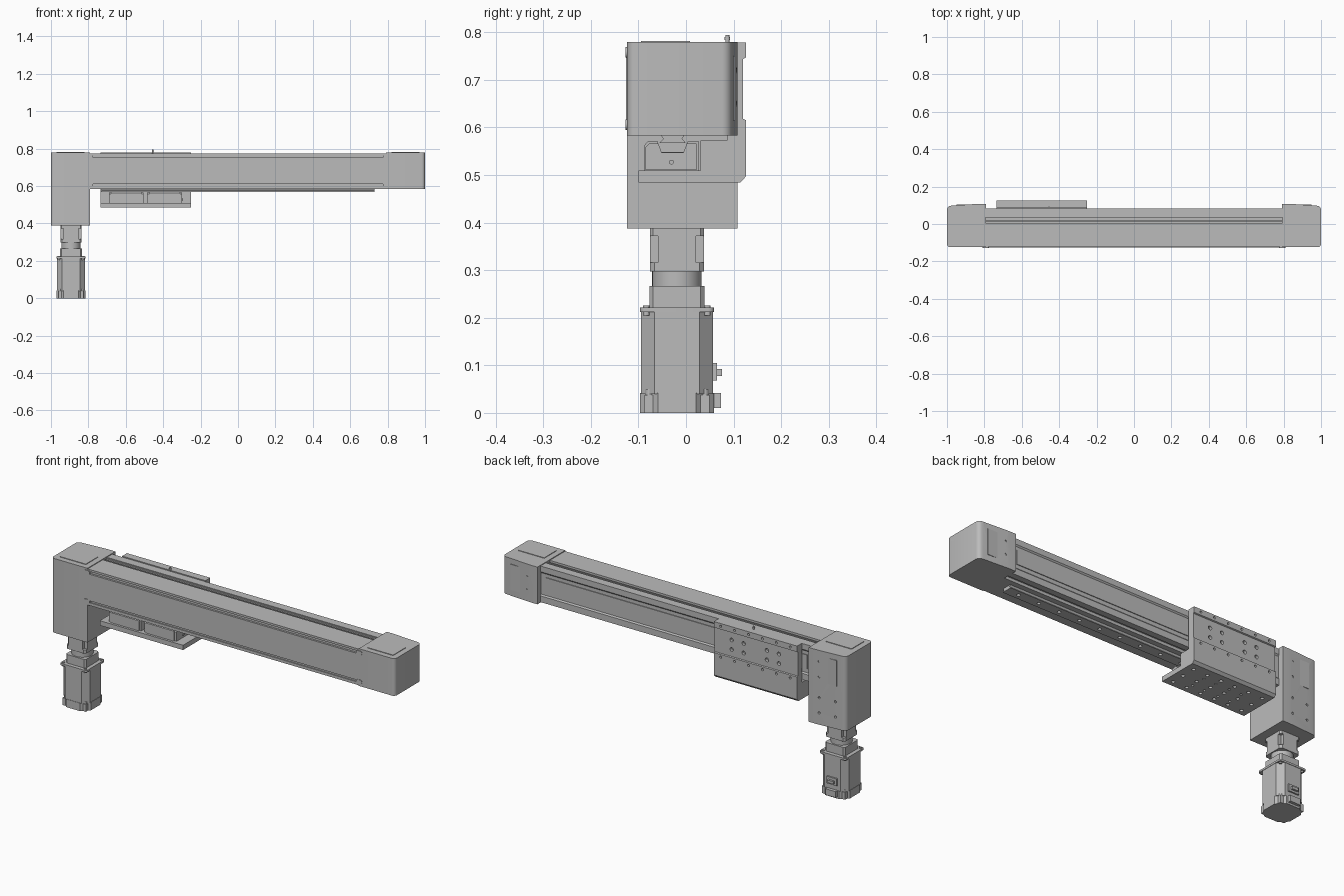
import bpy, bmesh, math
from mathutils import Vector

if "Cube" in bpy.data.objects:
    bpy.data.objects.remove(bpy.data.objects["Cube"])

GREY = (0.5, 0.5, 0.5, 1)
metal = bpy.data.materials.new("plain grey metal")
metal.use_nodes = True
metal.diffuse_color = GREY
metal.node_tree.nodes["Principled BSDF"].inputs["Base Color"].default_value = GREY


def place(axis, a, b, t):
    """Put a profile point (a, b) at distance t along an axis."""
    return {"x": Vector((t, a, b)), "y": Vector((a, t, b)), "z": Vector((a, b, t))}[axis]


def prism(name, pts, axis, lo, hi, bevel=0, pick=None):
    """Extrude a closed profile; optionally round the long edges chosen by pick."""
    bm = bmesh.new()
    base = bm.faces.new([bm.verts.new(place(axis, a, b, lo)) for a, b in pts])
    ext = bmesh.ops.extrude_face_region(bm, geom=[base])
    top = [v for v in ext["geom"] if isinstance(v, bmesh.types.BMVert)]
    shift = place(axis, 0, 0, hi - lo)
    bmesh.ops.translate(bm, verts=top, vec=shift)
    bmesh.ops.recalc_face_normals(bm, faces=bm.faces)
    if bevel:
        way = shift.normalized()
        edges = [e for e in bm.edges
                 if abs((e.verts[0].co - e.verts[1].co).normalized().dot(way)) > 0.99
                 and (pick is None or pick(e.verts[0].co))]
        bmesh.ops.bevel(bm, geom=edges, offset=bevel, segments=5, profile=0.5, affect="EDGES")
    mesh = bpy.data.meshes.new(name)
    bm.to_mesh(mesh)
    bm.free()
    mesh.materials.append(metal)
    ob = bpy.data.objects.new(name, mesh)
    bpy.context.collection.objects.link(ob)
    if bevel or len(pts) > 20:
        smooth(ob)
    return ob


def smooth(ob):
    bpy.ops.object.select_all(action="DESELECT")
    ob.select_set(True)
    bpy.context.view_layer.objects.active = ob
    bpy.ops.object.shade_smooth_by_angle(angle=math.radians(35))


def rect(a0, a1, b0, b1):
    return [(a0, b0), (a1, b0), (a1, b1), (a0, b1)]


def box(name, x, y, z, bevel=0):
    return prism(name, rect(*x, *y), "z", *z, bevel)


def circle(a, b, r, n=24):
    return [(a + r * math.cos(2 * math.pi * i / n), b + r * math.sin(2 * math.pi * i / n))
            for i in range(n)]


def chamfered(a, b, half, flat):
    quarter = [(half, -flat), (half, flat)]
    out = []
    for _ in range(4):
        out += [(a + p, b + q) for p, q in quarter]
        quarter = [(-q, p) for p, q in quarter]
    return out


def cut(target, cutters):
    """Subtract the cutters from the target and delete them."""
    for c in cutters:
        mod = target.modifiers.new("cut", "BOOLEAN")
        mod.object, mod.solver = c, "EXACT"
    graph = bpy.context.evaluated_depsgraph_get()
    mesh = bpy.data.meshes.new_from_object(target.evaluated_get(graph))
    target.modifiers.clear()
    target.data = mesh
    for c in cutters:
        bpy.data.objects.remove(c)


def holes(axis, spots, r, lo, hi):
    return [prism("cutter", circle(a, b, r, 12), axis, lo, hi) for a, b in spots]


# Beam: upper half of the profile has the belt slot, front and back have grooves
END = 0.79
beam_profile = [
    (-0.122, 0.585), (-0.122, 0.600), (-0.116, 0.600), (-0.116, 0.612), (-0.126, 0.612),
    (-0.126, 0.752), (-0.116, 0.752), (-0.116, 0.764), (-0.122, 0.764), (-0.122, 0.775),
    (0.004, 0.775), (0.004, 0.757), (0.014, 0.757), (0.014, 0.770), (0.020, 0.770),
    (0.020, 0.750), (0.032, 0.750), (0.032, 0.770), (0.038, 0.770), (0.038, 0.775),
    (0.082, 0.775), (0.082, 0.745), (0.076, 0.738), (0.076, 0.625), (0.082, 0.618),
    (0.082, 0.585), (0.050, 0.585), (0.050, 0.600), (0.025, 0.600), (0.025, 0.585)]
beam = prism("beam", beam_profile, "x", -END, END)
box("back_strip", (-0.76, 0.76), (0.07, 0.080), (0.645, 0.72))

# Guide rail under the beam, with mounting holes
rail = prism("guide_rail", [(-0.056, 0.567), (0, 0.567), (-0.008, 0.576), (0, 0.59), (-0.056, 0.59),
                            (-0.048, 0.576)], "x", -0.73, 0.73)
cut(rail, holes("z", [(-0.66 + 0.12 * i, -0.028) for i in range(12)], 0.009, 0.55, 0.58))

# End housings: the drive side is deeper than the idler side
for side, bottom, name in ((-1, 0.388, "drive_housing"), (1, 0.583, "idler_housing")):
    outline = [(side * END, -0.124), (side, -0.124), (side, 0.094),
               (side * 0.975, 0.098), (side * 0.83, 0.108), (side * END, 0.108)]
    house = prism(name, outline, "z", bottom, 0.779, 0.018, lambda c: abs(c.x) > 0.99)
    rows = (0.65, 0.72) if side > 0 else (0.45, 0.53, 0.64, 0.72)
    cut(house, holes("y", [(side * x, z) for z in rows for x in (0.85, 0.94)], 0.006, 0.085, 0.15))
    smooth(house)
    # Raised screw heads on the outer end
    for y in (-0.087, -0.018):
        for z in (0.602, 0.760):
            ring = prism("end_screw", circle(y, z, 0.0115), "x", side * 0.995, side * 1.0)
            cut(ring, [prism("cutter", circle(y, z, 0.006, 6), "x", side * 0.996, side * 1.01)])
    # Rounded fasteners at the ends of the front grooves
    for z in (0.606, 0.758):
        prism("groove_end_screw", rect(side * 0.775, side * 0.81, z - 0.011, z + 0.011),
              "y", -0.127, -0.11, 0.0105)
    box("top_cover_plate", (side * 0.895 - 0.075, side * 0.895 + 0.075), (-0.095, 0.008), (0.775, 0.782))
    box("back_cover_plate", (side * 0.895 - 0.055, side * 0.895 + 0.055), (0.08, 0.1035),
        (0.615, 0.75))

# Carriage: back plate with raised bands, web and lower table
X0, X1 = -0.735, -0.25
plate_profile = [(0.086, 0.572), (0.086, 0.778), (0.126, 0.778), (0.126, 0.747), (0.120, 0.744),
                 (0.120, 0.618), (0.126, 0.615), (0.126, 0.497), (0.114, 0.484), (-0.100, 0.484),
                 (-0.100, 0.509), (0.030, 0.509), (0.030, 0.572)]
carriage = prism("carriage", plate_profile, "x", X0, X1)
columns = [X0 + 0.04 + 0.081 * i for i in range(6)]
cutters = holes("y", [(x, z) for x in columns for z in (0.600, 0.763)], 0.006, 0.112, 0.14)
cutters += holes("y", [(x, z) for x in (-0.625, -0.555, -0.42, -0.35) for z in (0.655, 0.705)],
                 0.010, 0.105, 0.14)
cutters += holes("z", [(x, y) for x in columns for y in (-0.07, 0.0, 0.075)], 0.009, 0.47, 0.5)
cutters += holes("z", [(x, y) for x in (-0.60, -0.53, -0.45, -0.38) for y in (-0.04, 0.04)],
                 0.006, 0.47, 0.5)
cut(carriage, cutters)

# Runner blocks riding on the rail
for x in (-0.5975, -0.3925):
    runner = [(-0.088, 0.505), (0.026, 0.505), (0.026, 0.571), (0.004, 0.571), (-0.004, 0.548),
              (-0.052, 0.548), (-0.060, 0.571), (-0.080, 0.571), (-0.088, 0.562)]
    prism("runner_block", runner, "x", x - 0.082, x + 0.082)
    for s in (-1, 1):
        end = [(a * 0.94 - 0.002, 0.540 + (b - 0.540) * 0.85) for a, b in runner]
        prism("runner_end_seal", end, "x", x + s * 0.08, x + s * 0.093)
prism("grease_port", circle(-0.0305, 0.527, 0.005), "x", -0.31, -0.294)

# Grease nipple on top of the carriage
prism("nipple_stem", circle(-0.455, 0.087, 0.004), "z", 0.77, 0.794)
prism("nipple_head", circle(-0.455, 0.087, 0.006), "z", 0.784, 0.790)

# Coupling housing with notched corners
CX, CY = -0.893, -0.019
prism("coupling_top", chamfered(CX, CY, 0.057, 0.050), "z", 0.372, 0.39)
prism("coupling_core", circle(CX, CY, 0.046), "z", 0.29, 0.38)
for i, (dx, dy) in enumerate(((1, 0), (0, 1))):
    box("coupling_wall", (CX - 0.04 - 0.017 * dx, CX + 0.04 + 0.017 * dx),
        (CY - 0.04 - 0.017 * dy, CY + 0.04 + 0.017 * dy), (0.31, 0.38 - 0.001 * i))
prism("coupling_base", chamfered(CX, CY, 0.057, 0.047), "z", 0.297, 0.316)
prism("neck_ring", circle(CX, CY, 0.052, 32), "z", 0.262, 0.298)
prism("gear_block", chamfered(CX, CY, 0.058, 0.050), "z", 0.222, 0.267)

# Motor: square flange, faceted body, rear cap
box("motor_flange", (CX - 0.078, CX + 0.078), (CY - 0.078, CY + 0.078), (0.212, 0.222), 0.012)
prism("motor_body", chamfered(CX, CY, 0.076, 0.047), "z", 0.04, 0.213)
prism("motor_rear_cap", chamfered(CX, CY, 0.078, 0.040), "z", 0, 0.042)
for sx in (-1, 1):
    for sy in (-1, 1):
        prism("flange_screw", circle(CX + sx * 0.064, CY + sy * 0.064, 0.007, 12), "z", 0.205, 0.226)
        prism("rear_screw", circle(CX + sx * 0.058, CY + sy * 0.058, 0.008, 12), "z", 0.004, 0.05)
        box("rear_lug", sorted((CX + sx * 0.048, CX + sx * 0.068)),
            sorted((CY + sy * 0.048, CY + sy * 0.068)), (0, 0.038))

# Cable sockets on the back of the motor
box("lower_socket", (CX - 0.03, CX + 0.03), (CY + 0.07, CY + 0.093), (0.01, 0.042))
box("upper_socket_base", (CX - 0.03, CX + 0.03), (CY + 0.07, CY + 0.084), (0.068, 0.105))
box("upper_socket", (CX - 0.018, CX + 0.018), (CY + 0.08, CY + 0.095), (0.078, 0.092))
